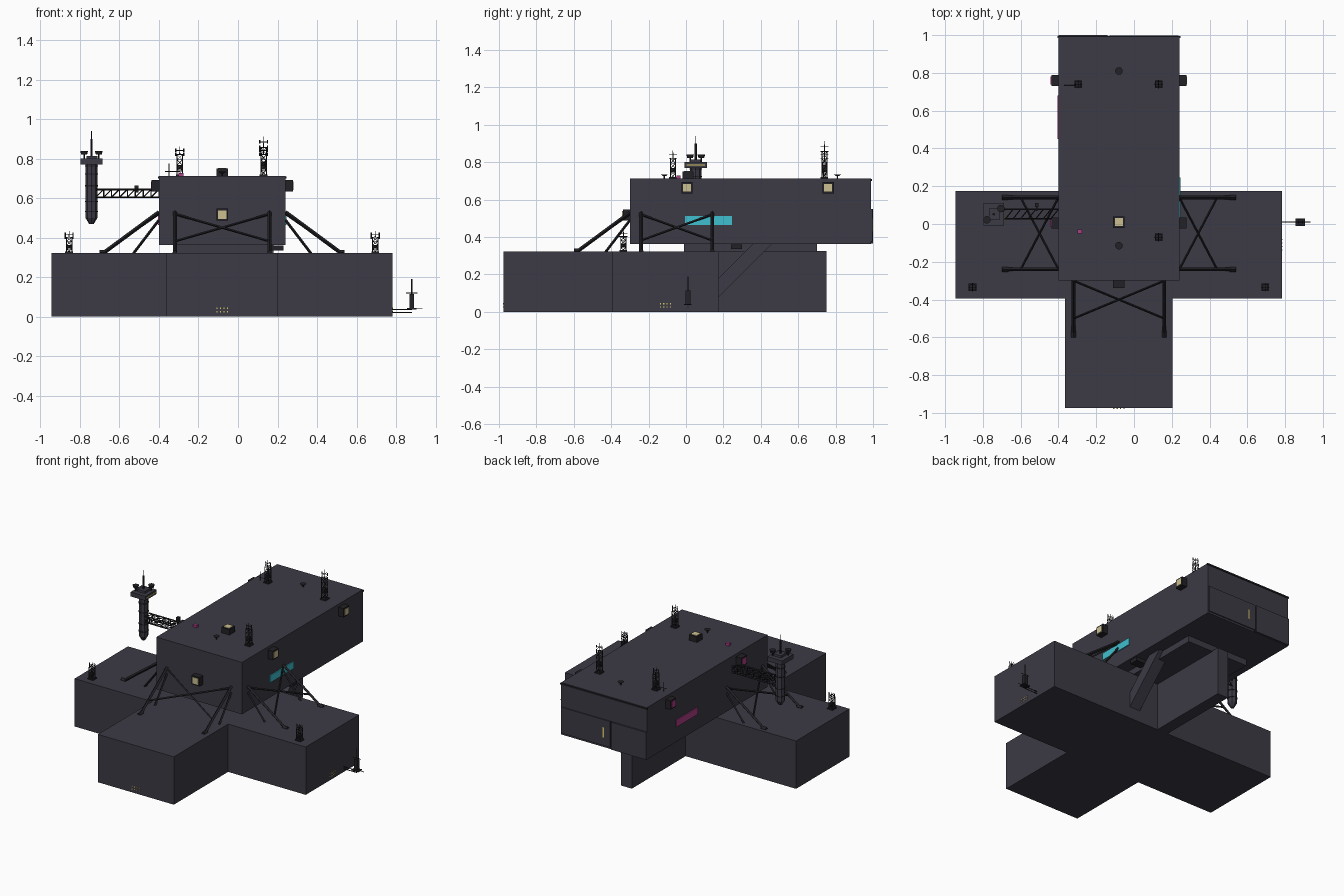
import bpy, bmesh
from mathutils import Vector, Matrix

if "Cube" in bpy.data.objects:
    bpy.data.objects.remove(bpy.data.objects["Cube"])


def material(name, rgb):
    m = bpy.data.materials.new(name)
    m.use_nodes = True
    m.diffuse_color = (*rgb, 1)
    m.node_tree.nodes["Principled BSDF"].inputs["Base Color"].default_value = (*rgb, 1)
    return m


HULL = material("slate hull", (0.045, 0.043, 0.06))
DARK = material("dark steel", (0.016, 0.016, 0.02))
CYAN = material("cyan glow", (0.05, 0.52, 0.62))
PINK = material("magenta glow", (0.42, 0.05, 0.24))
CREAM = material("cream lamp", (0.6, 0.52, 0.28))
YELLOW = material("yellow light", (0.75, 0.6, 0.15))
CX = -0.08  # centre plane of the station


def finish(name, bm, mat):
    bmesh.ops.recalc_face_normals(bm, faces=bm.faces)
    mesh = bpy.data.meshes.new(name)
    bm.to_mesh(mesh)
    bm.free()
    mesh.materials.append(mat)
    ob = bpy.data.objects.new(name, mesh)
    bpy.context.collection.objects.link(ob)
    return ob


def add_box(bm, lo, hi):
    lo, hi = Vector(lo), Vector(hi)
    mat = Matrix.Translation((lo + hi) / 2) @ Matrix.Diagonal((*(hi - lo), 1))
    return bmesh.ops.create_cube(bm, size=1, matrix=mat)["verts"]


def add_bar(bm, a, b, r, sides=4, r2=None):
    a, b = Vector(a), Vector(b)
    d = b - a
    rot = d.to_track_quat("Z", "Y").to_matrix().to_4x4()
    bmesh.ops.create_cone(bm, cap_ends=True, segments=sides, radius1=r,
                          radius2=r if r2 is None else r2, depth=d.length,
                          matrix=Matrix.Translation((a + b) / 2) @ rot)


def box(name, lo, hi, mat=HULL):
    bm = bmesh.new()
    add_box(bm, lo, hi)
    return finish(name, bm, mat)


# Cross-shaped lower hull, extruded from its outline
bm = bmesh.new()
outline = [(-0.945, -0.395), (-0.365, -0.395), (-0.365, -0.975), (0.203, -0.975),
           (0.203, -0.395), (0.783, -0.395), (0.783, 0.175), (-0.945, 0.175)]
face = bm.faces.new([bm.verts.new((x, y, 0)) for x, y in outline])
top = bmesh.ops.extrude_face_region(bm, geom=[face])["geom"]
bmesh.ops.translate(bm, vec=(0, 0, 0.323), verts=[v for v in top if isinstance(v, bmesh.types.BMVert)])
finish("lower_hull", bm, HULL)

# Rear fin, neck and overhanging upper hull
box("rear_fin", (CX - 0.04, 0.17, 0), (CX + 0.04, 0.75, 0.325))
box("neck", (-0.31, -0.01, 0.32), (0.15, 0.70, 0.365))
box("upper_hull", (-0.40, -0.30, 0.362), (0.24, 0.99, 0.713))
box("neck_pipe", (0.15, 0.24, 0.335), (0.23, 0.30, 0.36), DARK)

# Slanted brace under the overhang
bm = bmesh.new()
prof = [(0.175, 0.08), (0.175, 0.18), (0.36, 0.365), (0.46, 0.365)]
face = bm.faces.new([bm.verts.new((0.10, y, z)) for y, z in prof])
side = bmesh.ops.extrude_face_region(bm, geom=[face])["geom"]
bmesh.ops.translate(bm, vec=(0.08, 0, 0), verts=[v for v in side if isinstance(v, bmesh.types.BMVert)])
finish("slanted_brace", bm, HULL)

# Rear doors with trim and lights
box("rear_door_wide", (-0.13, 0.988, 0.375), (0.235, 0.997, 0.55))
box("rear_door_narrow", (-0.40, 0.988, 0.365), (-0.14, 1.0, 0.55))
box("rear_door_gap", (-0.14, 0.988, 0.365), (-0.13, 0.993, 0.55), DARK)
box("rear_top_trim", (-0.405, 0.985, 0.70), (0.245, 0.995, 0.71), DARK)
box("rear_light_strip", (-0.085, 0.995, 0.43), (-0.077, 0.999, 0.50), YELLOW)


# Strut frames: two sloping legs, two steeper props and an X brace
def strut_frame(name, place, span):
    bm = bmesh.new()
    for s in span:
        add_bar(bm, place(0, s, 0.53), place(0.285, s, 0.32), 0.010)
        add_bar(bm, place(0, s, 0.49), place(0.13, s, 0.32), 0.007)
        add_bar(bm, place(0.265, s, 0.325), place(0.30, s, 0.325), 0.013)
    for s, t in (span, span[::-1]):
        add_bar(bm, place(0, s, 0.52), place(0.20, t, 0.382), 0.006)
    return finish(name, bm, DARK)


strut_frame("left_struts", lambda d, s, z: (0.24 + d, s, z), (-0.24, 0.14))
strut_frame("right_struts", lambda d, s, z: (-0.40 - d, s, z), (-0.24, 0.14))
strut_frame("front_struts", lambda d, s, z: (s, -0.30 - d, z), (-0.32, 0.16))


# Lamp housings: dark square box with a glowing plate on the outer face
def lamp(name, pos, normal, mat):
    p, n = Vector(pos), Vector(normal)
    flat = Vector([1 - abs(c) for c in n])
    for part, half, a, b, m in (("housing", 0.03, -0.01, 0.038, DARK),
                                ("glow", 0.021, 0.036, 0.041, mat)):
        c = p + n * (a + b) / 2
        h = flat * half + Vector([abs(k) for k in n]) * (b - a) / 2
        box(name + "_" + part, c - h, c + h, m)


lamp("front_lamp", (CX, -0.30, 0.517), (0, -1, 0), CREAM)
lamp("roof_lamp", (CX, 0.01, 0.713), (0, 0, 1), CREAM)
for i, y in enumerate((0.005, 0.76)):
    lamp(f"left_lamp_{i}", (0.24, y, 0.663), (1, 0, 0), CREAM)
    lamp(f"right_lamp_{i}", (-0.40, y, 0.663), (-1, 0, 0), PINK)

# Glowing side panels
box("cyan_panel", (0.238, -0.005, 0.465), (0.246, 0.245, 0.513), CYAN)
box("magenta_panel", (-0.406, 0.45, 0.465), (-0.398, 0.68, 0.513), PINK)


# Lattice masts with collars, crossarms and a spike
def mast(name, x, y, z, h, w=0.014):
    bm = bmesh.new()
    corners = [(-w, -w), (w, -w), (w, w), (-w, w)]
    body = h * 0.72
    levels = 4
    for i, (a, b) in enumerate(corners):
        c, d = corners[(i + 1) % 4]
        add_bar(bm, (x + a, y + b, z), (x + a, y + b, z + body), 0.0025)
        for k in range(levels):
            z0, z1 = z + body * k / levels, z + body * (k + 1) / levels
            add_bar(bm, (x + a, y + b, z0), (x + c, y + d, z1), 0.0015)
            add_bar(bm, (x + a, y + b, z1), (x + c, y + d, z1), 0.0015)
    add_box(bm, (x - 0.02, y - 0.02, z - 0.003), (x + 0.02, y + 0.02, z + 0.008))
    add_box(bm, (x - w, y - w, z + body * 0.3), (x + w, y + w, z + body * 0.5))
    for f in (0.72, 0.86):
        add_bar(bm, (x - 0.022, y, z + h * f), (x + 0.022, y, z + h * f), 0.002)
        add_bar(bm, (x, y - 0.022, z + h * f), (x, y + 0.022, z + h * f), 0.002)
        for s in (-0.02, 0.02):
            add_bar(bm, (x + s, y, z + h * f - 0.008), (x + s, y, z + h * f + 0.01), 0.003)
    add_bar(bm, (x, y, z + body), (x, y, z + h), 0.003, r2=0.001)
    return finish(name, bm, DARK)


mast("lower_mast_right", -0.855, -0.335, 0.323, 0.11)
mast("lower_mast_left", 0.695, -0.335, 0.323, 0.11)
mast("roof_mast_rear_right", -0.295, 0.74, 0.713, 0.15)
mast("roof_mast_rear_left", 0.13, 0.74, 0.713, 0.20)
mast("roof_mast_front", 0.13, -0.07, 0.713, 0.15)

# Boom mast off the left arm
bm = bmesh.new()
for z in (0.022, 0.036):
    add_bar(bm, (0.77, 0.01, z), (0.88, 0.01, z), 0.003)
add_box(bm, (0.855, -0.01, 0.037), (0.905, 0.03, 0.043))
add_box(bm, (0.868, -0.003, 0.043), (0.892, 0.023, 0.115))
add_bar(bm, (0.85, 0.01, 0.12), (0.91, 0.01, 0.12), 0.002)
add_bar(bm, (0.88, 0.01, 0.11), (0.88, 0.01, 0.19), 0.003)
add_bar(bm, (0.88, 0.01, 0.04), (0.935, 0.01, 0.04), 0.002)
finish("boom_mast", bm, DARK)

# Control tower with tapered foot, platform, dishes and aerial
tx, ty = -0.742, 0.052
bm = bmesh.new()
add_bar(bm, (tx, ty, 0.50), (tx, ty, 0.77), 0.03, 8)
add_bar(bm, (tx, ty, 0.47), (tx, ty, 0.50), 0.012, 8, 0.03)
add_box(bm, (tx - 0.055, ty - 0.06, 0.77), (tx + 0.055, ty + 0.06, 0.80))
add_box(bm, (tx - 0.025, ty - 0.03, 0.80), (tx + 0.03, ty + 0.03, 0.815))
finish("control_tower", bm, HULL)
bm = bmesh.new()
for z in (0.53, 0.58, 0.66, 0.72, 0.76):
    add_bar(bm, (tx, ty, z), (tx, ty, z + 0.006), 0.033, 8)
for s in (-1, 1):
    add_bar(bm, (tx + s * 0.037, ty + s * 0.03, 0.80), (tx + s * 0.037, ty + s * 0.03, 0.825), 0.004, 6)
    add_bar(bm, (tx + s * 0.037, ty + s * 0.03, 0.822), (tx + s * 0.037, ty + s * 0.03, 0.84), 0.015, 12, 0.02)
add_bar(bm, (tx, ty, 0.81), (tx, ty, 0.90), 0.007, 6)
add_bar(bm, (tx, ty, 0.90), (tx, ty, 0.94), 0.002)
finish("tower_fittings", bm, DARK)
box("tower_light_strip", (tx + 0.052, ty - 0.05, 0.782), (tx + 0.057, ty + 0.05, 0.787), YELLOW)

# Truss bridge from tower to upper hull
bm = bmesh.new()
x0, x1, bays = -0.72, -0.40, 8
step = (x1 - x0) / bays
for y in (0.028, 0.078):
    for z in (0.605, 0.645):
        add_bar(bm, (x0, y, z), (x1, y, z), 0.005)
    for i in range(bays):
        a, b = x0 + i * step, x0 + (i + 1) * step
        add_bar(bm, (a, y, 0.605), (b, y, 0.645), 0.003)
        add_bar(bm, (b, y, 0.605), (b, y, 0.645), 0.003)
for i in range(bays):
    for z in (0.605, 0.645):
        add_bar(bm, (x0 + i * step, 0.028, z), (x0 + (i + 1) * step, 0.078, z), 0.003)
add_box(bm, (-0.525, 0.09, 0.63), (-0.505, 0.11, 0.665))
add_box(bm, (-0.52, 0.07, 0.64), (-0.51, 0.10, 0.648))
finish("truss_bridge", bm, DARK)

# Small roof dishes and beacons
bm = bmesh.new()
for y in (0.81, -0.115):
    add_bar(bm, (CX, y, 0.71), (CX, y, 0.727), 0.004, 6)
    add_bar(bm, (CX, y, 0.725), (CX, y, 0.735), 0.008, 12, 0.02)
add_bar(bm, (-0.35, 0.735, 0.71), (-0.35, 0.735, 0.775), 0.002)
add_bar(bm, (-0.37, 0.735, 0.735), (-0.29, 0.735, 0.735), 0.002)
finish("roof_dishes", bm, DARK)
box("roof_beacon", (-0.30, -0.05, 0.71), (-0.275, -0.03, 0.728), PINK)

# Window dots on the lower arm ends
bm = bmesh.new()
for i in range(4):
    for z in (0.022, 0.04):
        s = i * 0.018
        add_box(bm, (-0.11 + s, -0.979, z), (-0.104 + s, -0.973, z + 0.006))
        add_box(bm, (0.781, -0.14 + s, z), (0.786, -0.134 + s, z + 0.006))
finish("arm_windows", bm, YELLOW)
